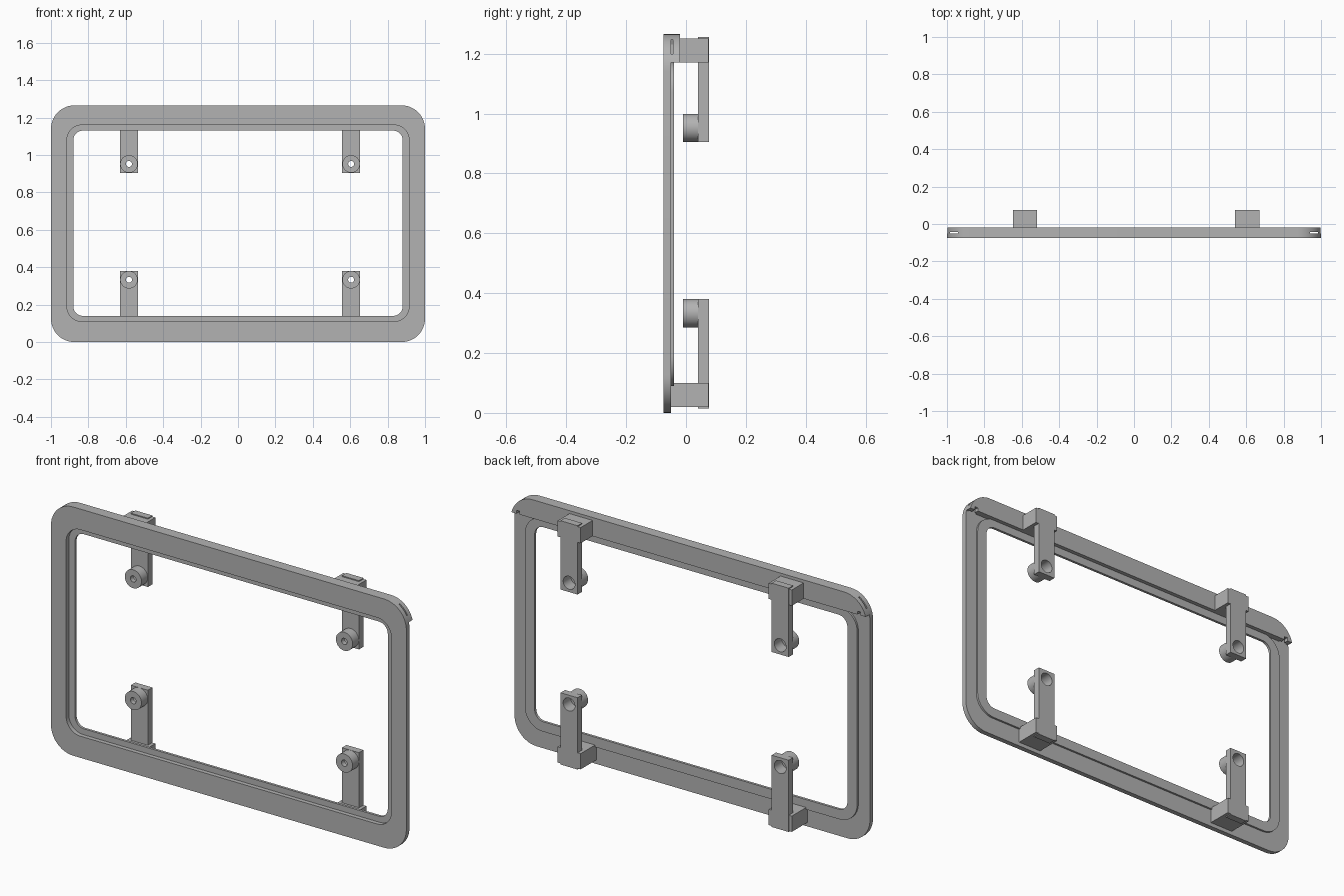
import bpy, bmesh, math
from mathutils import Matrix

if "Cube" in bpy.data.objects:
    bpy.data.objects.remove(bpy.data.objects["Cube"])

grey = bpy.data.materials.new("plain grey")
grey.diffuse_color = (0.45, 0.45, 0.45, 1)
grey.use_nodes = True
grey.node_tree.nodes["Principled BSDF"].inputs["Base Color"].default_value = grey.diffuse_color


def finish(name, bm):
    bmesh.ops.recalc_face_normals(bm, faces=bm.faces)
    me = bpy.data.meshes.new(name)
    bm.to_mesh(me)
    bm.free()
    me.materials.append(grey)
    ob = bpy.data.objects.new(name, me)
    bpy.context.collection.objects.link(ob)
    return ob


def box(name, x0, x1, y0, y1, z0, z1):
    bm = bmesh.new()
    bmesh.ops.create_cube(bm, size=1)
    for v in bm.verts:
        v.co.x = x1 if v.co.x > 0 else x0
        v.co.y = y1 if v.co.y > 0 else y0
        v.co.z = z1 if v.co.z > 0 else z0
    return finish(name, bm)


def cylinder(name, x, z, r, y0, y1):
    bm = bmesh.new()
    m = Matrix.Translation((x, (y0 + y1) / 2, z)) @ Matrix.Rotation(math.pi / 2, 4, 'X')
    bmesh.ops.create_cone(bm, cap_ends=True, segments=40, radius1=r, radius2=r,
                          depth=y1 - y0, matrix=m)
    return finish(name, bm)


def rounded(hx, z0, z1, r, n=12):
    """Rounded rectangle outline in x and z."""
    pts = []
    corners = [(hx - r, z1 - r), (r - hx, z1 - r), (r - hx, z0 + r), (hx - r, z0 + r)]
    for k, (cx, cz) in enumerate(corners):
        for i in range(n + 1):
            a = math.pi / 2 * (k + i / n)
            pts.append((cx + r * math.cos(a), cz + r * math.sin(a)))
    return pts


def ring(name, outer, inner, y0, y1):
    """Frame between two outlines with equal point counts."""
    bm = bmesh.new()
    loops = [[bm.verts.new((x, y, z)) for x, z in o]
             for o, y in ((outer, y0), (outer, y1), (inner, y1), (inner, y0))]
    n = len(outer)
    for k in range(4):
        a, b = loops[k], loops[(k + 1) % 4]
        for i in range(n):
            j = (i + 1) % n
            bm.faces.new((a[i], a[j], b[j], b[i]))
    return finish(name, bm)


def prism(name, outline, y0, y1):
    bm = bmesh.new()
    a = [bm.verts.new((x, y0, z)) for x, z in outline]
    b = [bm.verts.new((x, y1, z)) for x, z in outline]
    bm.faces.new(a)
    bm.faces.new(b)
    for i in range(len(a)):
        j = (i + 1) % len(a)
        bm.faces.new((a[i], a[j], b[j], b[i]))
    return finish(name, bm)


def cut(ob, cutter):
    mod = ob.modifiers.new("cut", 'BOOLEAN')
    mod.operation = 'DIFFERENCE'
    mod.solver = 'EXACT'
    mod.object = cutter
    bpy.context.view_layer.objects.active = ob
    bpy.ops.object.modifier_apply(modifier=mod.name)
    bpy.data.objects.remove(cutter)


# Front plate and recessed inner lip
outline = rounded(1.0, 0.0, 1.265, 0.125)
front = ring("front_frame", outline, rounded(0.915, 0.11, 1.16, 0.08), -0.075, -0.05)
lip = ring("inner_lip", rounded(0.935, 0.09, 1.172, 0.10),
           rounded(0.88, 0.14, 1.13, 0.05), -0.053, -0.04)

# Thick bar along the top of the back, following the rounded corners
zb = 1.17
xe = 0.875 + math.sqrt(0.125 ** 2 - 0.03 ** 2)
profile = [(xe, zb)] + [p for p in outline if p[1] > zb] + [(-xe, zb)]
bar = prism("top_bar", profile, -0.05, -0.02)
for s in (-1, 1):
    xs = sorted((s * 0.94, s * 0.985))
    cut(bar, box("slot_cutter", *xs, -0.052, -0.043, 1.1, 1.3))
    xs = sorted((s * 0.95, s * 0.968))
    cut(bar, box("notch_cutter", *xs, -0.046, -0.01, 1.1, 1.187))

# Four mounting brackets: block, arm and drilled boss
for side, x in (("left", -0.583), ("right", 0.605)):
    for level, block, arm, zc in (
            ("upper", (-0.022, 0.075, 1.17, 1.25), (0.905, 1.255), 0.952),
            ("lower", (-0.051, 0.075, 0.02, 0.10), (0.015, 0.38), 0.333)):
        tag = level + "_" + side
        box(tag + "_bracket_block", x - 0.065, x + 0.065, *block)
        a = box(tag + "_bracket_arm", x - 0.048, x + 0.048, 0.04, 0.076, *arm)
        b = cylinder(tag + "_boss", x, zc, 0.047, -0.01, 0.04)
        cut(a, cylinder("bore_cutter", x, zc, 0.033, 0.0, 0.1))
        cut(b, cylinder("bore_cutter", x, zc, 0.033, 0.015, 0.1))
        cut(b, cylinder("hole_cutter", x, zc, 0.016, -0.1, 0.1))

# Smooth curved walls, keep edges crisp
for ob in bpy.context.scene.objects:
    ob.select_set(True)
    bpy.context.view_layer.objects.active = ob
bpy.ops.object.shade_smooth_by_angle(angle=math.radians(30))
